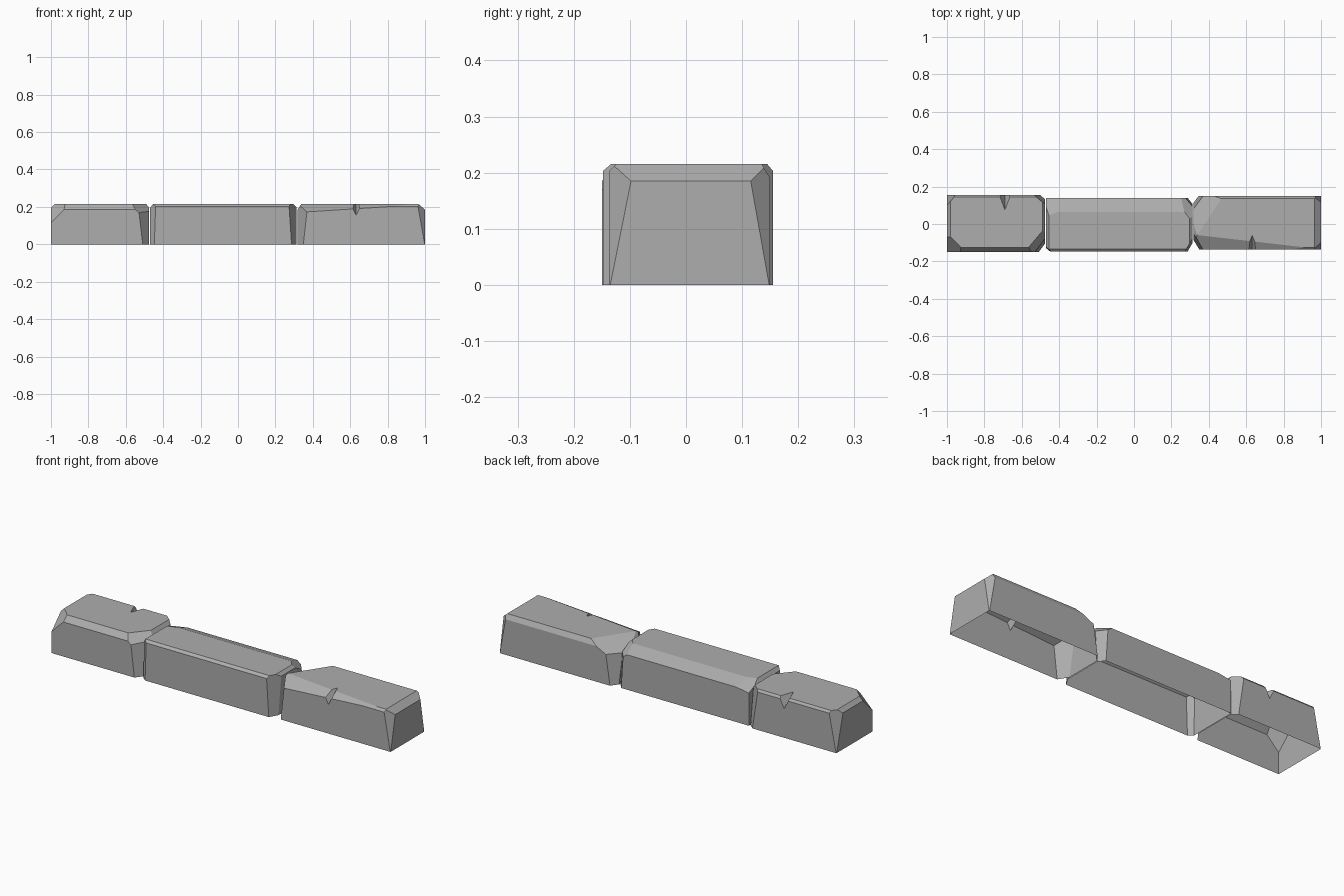
import bpy, bmesh
from mathutils import Vector

if "Cube" in bpy.data.objects:
    bpy.data.objects.remove(bpy.data.objects["Cube"])

TOP = 0.215

stone = bpy.data.materials.new("grey stone")
stone.diffuse_color = (0.42, 0.42, 0.42, 1)
stone.use_nodes = True
stone.node_tree.nodes["Principled BSDF"].inputs["Base Color"].default_value = stone.diffuse_color


def chip(bm, lo, hi, sx, sy, sz, a, b, c):
    """Slice off a corner or edge: signs pick the corner, a/b/c are setbacks along x/y/z."""
    corner = Vector([h if s > 0 else l for s, l, h in zip((sx, sy, sz), lo, hi)])
    n = Vector((sx / a, sy / b, sz / c))
    r = bmesh.ops.bisect_plane(
        bm, geom=bm.verts[:] + bm.edges[:] + bm.faces[:], dist=1e-5,
        plane_co=corner - n / n.length_squared, plane_no=n, clear_outer=True)
    rim = [e for e in r["geom_cut"] if isinstance(e, bmesh.types.BMEdge) and e.is_boundary]
    if len(rim) > 2:
        bmesh.ops.edgeloop_fill(bm, edges=rim)


def cut_notch(obj, x, y, y_in, z_low, half):
    """V-shaped nick in a top edge, its valley running from the top down to the side."""
    p, q = Vector((x, y_in, TOP)), Vector((x, y, z_low))
    d = q - p
    out = Vector((0, abs(d.z) * (1 if d.y > 0 else -1), abs(d.y))).normalized()
    depth = (Vector((x, y, TOP)) - p).dot(out)
    bm = bmesh.new()
    for end in (p - d, q + d):
        bm.verts.new(end)
        for s in (-1, 1):
            bm.verts.new(end + (out * depth + Vector((s * half, 0, 0))) * 3)
    bmesh.ops.convex_hull(bm, input=bm.verts[:])
    me = bpy.data.meshes.new("notch_cutter")
    bm.to_mesh(me)
    bm.free()
    cutter = bpy.data.objects.new("notch_cutter", me)
    cutter.hide_render = True
    bpy.context.collection.objects.link(cutter)
    mod = obj.modifiers.new("notch", "BOOLEAN")
    mod.operation, mod.solver, mod.object = "DIFFERENCE", "EXACT", cutter
    bpy.context.view_layer.objects.active = obj
    bpy.ops.object.modifier_apply(modifier=mod.name)
    bpy.data.objects.remove(cutter)


def block(name, x0, x1, y0, y1, chips, notch=None):
    lo, hi = Vector((x0, y0, 0)), Vector((x1, y1, TOP))
    bm = bmesh.new()
    bmesh.ops.create_cube(bm, size=1)
    for v in bm.verts:
        v.co = Vector([l + (h - l) * (c + 0.5) for l, h, c in zip(lo, hi, v.co)])
    for c in chips:
        chip(bm, lo, hi, *c)
    bmesh.ops.recalc_face_normals(bm, faces=bm.faces[:])
    me = bpy.data.meshes.new(name)
    bm.to_mesh(me)
    bm.free()
    me.materials.append(stone)
    obj = bpy.data.objects.new(name, me)
    bpy.context.collection.objects.link(obj)
    if notch:
        cut_notch(obj, *notch)
    # the underside is open
    bm = bmesh.new()
    bm.from_mesh(obj.data)
    under = [f for f in bm.faces if f.normal.z < -0.9 and f.calc_center_median().z < 0.01]
    bmesh.ops.delete(bm, geom=under, context="FACES")
    bm.to_mesh(obj.data)
    bm.free()
    return obj


# left stone, nicked at the back
block("left_stone", -1.0, -0.475, -0.15, 0.155, [
    (0, -1, 1, 1, 0.025, 0.03),
    (-1, 0, 1, 0.02, 1, 0.02),
    (1, 0, 1, 0.015, 1, 0.02),
    (0, 1, 1, 1, 0.01, 0.012),
    (-1, -1, 1, 0.10, 0.10, 0.10),
    (1, -1, 1, 0.06, 0.08, 0.5),
    (1, -1, 1, 0.11, 0.13, 0.09),
    (-1, 1, 1, 0.045, 0.06, 0.225),
    (1, 1, 1, 0.06, 0.05, 0.4),
], (-0.69, 0.155, 0.075, 0.155, 0.03))

# long middle stone, worn along the back edge
block("middle_stone", -0.47, 0.312, -0.148, 0.14, [
    (0, -1, 1, 1, 0.014, 0.012),
    (0, 1, 1, 1, 0.075, 0.028),
    (-1, 1, 1, 0.25, 0.10, 0.04),
    (-1, 0, 1, 0.015, 1, 0.02),
    (1, 0, 1, 0.015, 1, 0.015),
    (-1, -1, 1, 0.03, 0.025, 0.9),
    (1, -1, 1, 0.04, 0.07, 0.6),
    (1, 1, 1, 0.04, 0.05, 0.6),
    (1, 1, 1, 0.10, 0.13, 0.07),
])

# right stone, nicked at the front
block("right_stone", 0.318, 1.0, -0.137, 0.15, [
    (0, -1, 1, 1, 0.012, 0.012),
    (-1, -1, 1, 0.7, 0.08, 0.045),
    (0, 1, 1, 1, 0.015, 0.025),
    (1, 0, 1, 0.035, 1, 0.03),
    (-1, 0, 1, 0.02, 1, 0.03),
    (-1, -1, 1, 0.055, 0.09, 0.5),
    (-1, 1, 1, 0.06, 0.08, 0.4),
    (-1, 1, 1, 0.16, 0.24, 0.08),
    (1, -1, 1, 0.04, 0.045, 0.225),
    (1, 1, 1, 0.04, 0.04, 0.225),
], (0.632, -0.137, -0.06, 0.155, 0.03))
